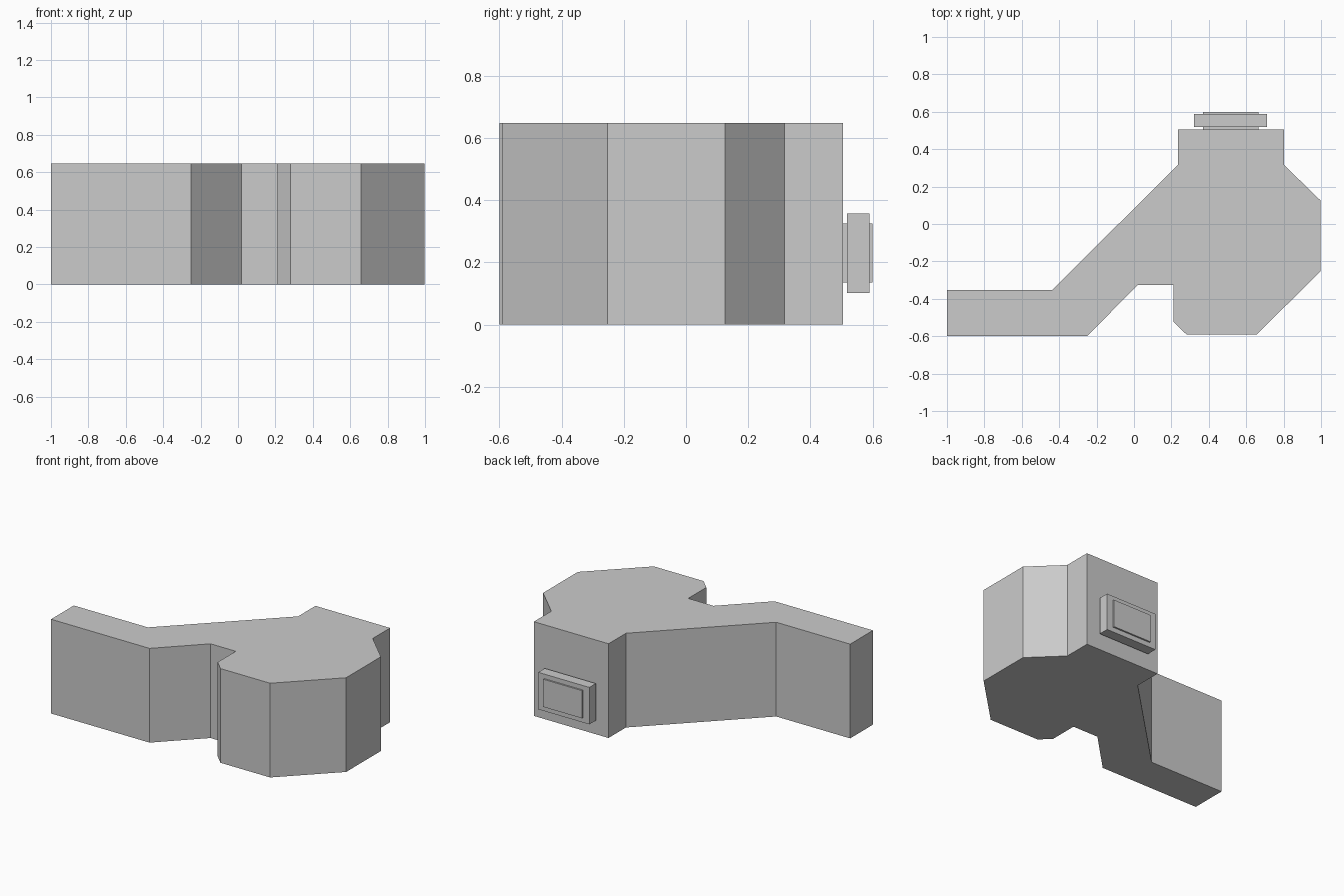
import bpy, bmesh
from mathutils import Matrix, Vector

if "Cube" in bpy.data.objects:
    bpy.data.objects.remove(bpy.data.objects["Cube"])


def finish(bm, name):
    bmesh.ops.recalc_face_normals(bm, faces=bm.faces)
    mesh = bpy.data.meshes.new(name)
    bm.to_mesh(mesh)
    bm.free()
    obj = bpy.data.objects.new(name, mesh)
    bpy.context.collection.objects.link(obj)
    return obj


def extrude_profile(name, points, height):
    bm = bmesh.new()
    face = bm.faces.new([bm.verts.new((x, y, 0)) for x, y in points])
    result = bmesh.ops.extrude_face_region(bm, geom=[face])
    top = [g for g in result["geom"] if isinstance(g, bmesh.types.BMVert)]
    bmesh.ops.translate(bm, verts=top, vec=(0, 0, height))
    return finish(bm, name)


def box(name, low, high):
    low, high = Vector(low), Vector(high)
    bm = bmesh.new()
    bmesh.ops.create_cube(bm, size=1, matrix=Matrix.Translation((low + high) / 2)
                          @ Matrix.Diagonal((*(high - low), 1)))
    return finish(bm, name)


# Main body: arm on the left, bent neck and chamfered head on the right
outline = [
    (-1, -0.6), (-0.252, -0.6), (0.02, -0.327), (0.212, -0.327),
    (0.212, -0.523), (0.28, -0.59), (0.657, -0.59), (0.998, -0.252),
    (0.998, 0.125), (0.802, 0.316), (0.802, 0.505), (0.235, 0.505),
    (0.235, 0.316), (-0.438, -0.353), (-1, -0.353),
]
extrude_profile("body", outline, 0.647)

# Rear button: a stem through a wider plate
box("button_stem", (0.37, 0.49, 0.135), (0.665, 0.6, 0.325))
box("button_plate", (0.322, 0.518, 0.102), (0.71, 0.589, 0.356))
